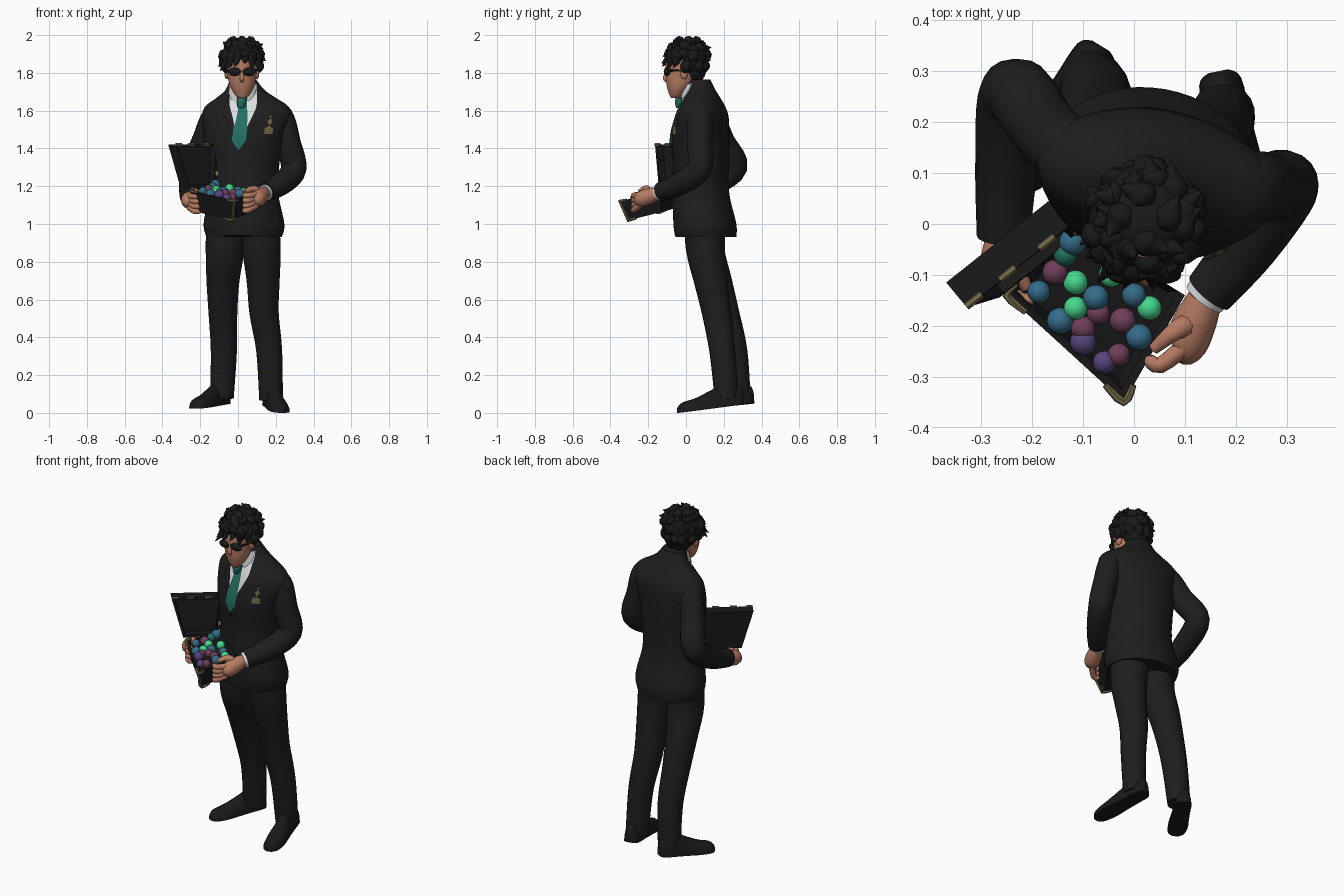
import bpy, bmesh, math, random
from mathutils import Vector, Matrix

if "Cube" in bpy.data.objects:
    bpy.data.objects.remove(bpy.data.objects["Cube"])
random.seed(7)


def material(name, red, green, blue):
    mat = bpy.data.materials.new(name)
    mat.use_nodes = True
    mat.diffuse_color = (red, green, blue, 1)
    shader = mat.node_tree.nodes["Principled BSDF"]
    shader.inputs["Base Color"].default_value = (red, green, blue, 1)
    shader.inputs["Roughness"].default_value = .8
    return mat


suit = material("charcoal suit", .013, .013, .013)
ink = material("ink black", .01, .01, .01)
skin = material("warm skin", .47, .2, .125)
shirt = material("shirt white", .72, .73, .75)
teal = material("tie teal", .018, .16, .12)
gold = material("dull gold", .17, .14, .07)
green = material("bright green", .06, .68, .26)
blue = material("steel blue", .035, .15, .26)
purple = material("dusk purple", .09, .06, .2)
mauve = material("mauve", .16, .05, .1)


def spline(keys, steps=5):
    """Smooth curve through tuples of any length."""
    last, out = len(keys) - 1, []
    for i in range(last):
        a, b, c, d = (keys[max(0, min(last, i + k))] for k in (-1, 0, 1, 2))
        for s in range(steps):
            t = s / steps
            out.append([q + t * (r - p) / 2 + t * t * (p - 2.5 * q + 2 * r - e / 2)
                        + t ** 3 * (q * 3 - p - r * 3 + e) / 2
                        for p, q, r, e in zip(a, b, c, d)])
    return out + [list(keys[-1])]


def loft(name, rings, mat, closed=True, caps=True, angle=50):
    """Skin a list of point rings into one object."""
    bm = bmesh.new()
    rows = [[bm.verts.new(p) for p in ring] for ring in rings]
    count = len(rows[0])
    for low, high in zip(rows, rows[1:]):
        for i in range(count if closed else count - 1):
            j = (i + 1) % count
            bm.faces.new((low[i], low[j], high[j], high[i]))
    if closed and caps:
        bm.faces.new(rows[0][::-1])
        bm.faces.new(rows[-1])
    if closed:
        bmesh.ops.recalc_face_normals(bm, faces=bm.faces)
    finish(name, bm, mat, angle)


def finish(name, bm, mat, angle=50):
    mesh = bpy.data.meshes.new(name)
    bm.to_mesh(mesh)
    bm.free()
    mesh.materials.append(mat)
    obj = bpy.data.objects.new(name, mesh)
    bpy.context.collection.objects.link(obj)
    bpy.ops.object.select_all(action="DESELECT")
    obj.select_set(True)
    bpy.context.view_layer.objects.active = obj
    bpy.ops.object.shade_smooth_by_angle(angle=math.radians(angle))


def ellipse(x, y, z, rx, ry, sides=32):
    turns = [math.tau * i / sides for i in range(sides)]
    return [Vector((x + rx * math.cos(a), y + ry * math.sin(a), z)) for a in turns]


def tube(name, keys, mat, sides=14, steps=5):
    """Round limb along (x, y, z, radius) keys."""
    path = spline(keys, steps)
    points = [Vector(k[:3]) for k in path]
    side, rings = Vector((1, .2, .1)), []
    for i, p in enumerate(points):
        along = (points[min(i + 1, len(points) - 1)] - points[max(i - 1, 0)]).normalized()
        side = (side - along * side.dot(along)).normalized()
        other, r = along.cross(side), max(path[i][3], .001)
        rings.append([p + r * (side * math.cos(a) + other * math.sin(a))
                      for a in (math.tau * k / sides for k in range(sides))])
    loft(name, rings, mat)


def ball(name, centre, radii, mat):
    bm = bmesh.new()
    place = Matrix.Translation(centre) @ Matrix.Diagonal((*radii, 1))
    bmesh.ops.create_uvsphere(bm, u_segments=20, v_segments=12, radius=1, matrix=place)
    finish(name, bm, mat)


# Jacket body: (z, centre x, centre y, half width, half depth)
body = spline([(.93, .03, .105, .2, .16), (1, .03, .1, .215, .165),
               (1.16, .03, .08, .186, .148), (1.3, .03, .08, .19, .145),
               (1.45, .035, .078, .212, .15), (1.56, .046, .09, .238, .135),
               (1.62, .047, .092, .225, .115), (1.67, .043, .09, .155, .09),
               (1.71, .038, .084, .104, .072), (1.765, .03, .07, .07, .058)])
pivot = Vector((.03, .09, 0))
yaw = Matrix.Translation(pivot) @ Matrix.Rotation(math.radians(-10), 4, "Z") @ Matrix.Translation(-pivot)
jacket = [[yaw @ p for p in ellipse(x, y, z, rx, ry, 48)] for z, x, y, rx, ry in body]
for p in jacket[0]:  # cutaway front hem
    if p.y < .05:
        p.z += max(0, .055 - abs(p.x) * .8)
loft("jacket", jacket, suit)


def on_chest(across, z, lift):
    """Point on the jacket front, across measured from its centre line."""
    for low, high in zip(body, body[1:]):
        if z <= high[0]:
            break
    t = (z - low[0]) / (high[0] - low[0])
    x, y, rx, ry = (p + (q - p) * t for p, q in zip(low[1:], high[1:]))
    bend = math.sqrt(max(0, 1 - (across / rx) ** 2))
    return yaw @ Vector((x + across, y - ry * bend - lift, z))


def patch(name, bottom, top, left, right, lift, mat, rows=14, columns=8):
    grid = []
    for i in range(rows + 1):
        z = bottom + (top - bottom) * i / rows
        l, r = left(z), right(z)
        grid.append([on_chest(l + (r - l) * k / columns, z, lift) for k in range(columns + 1)])
    loft(name, grid, mat, closed=False)


# Shirt front, lapels, tie and pockets
vee = lambda z: min(max(.001, (z - 1.42) * .36), .073)
patch("shirt_front", 1.42, 1.74, lambda z: -vee(z), vee, .005, shirt)
for word, s in (("left", 1), ("right", -1)):
    inner = lambda z: s * vee(z)
    outer = lambda z: s * (vee(z) + .05 * max(0, min(1, (z - 1.42) * 6, (1.69 - z) * 9)))
    edges = (inner, outer) if s > 0 else (outer, inner)
    patch(word + "_lapel", 1.42, 1.69, *edges, .008, suit)
    patch(word + "_pocket_flap", 1.08, 1.12, lambda z: s * .12 - .05, lambda z: s * .12 + .05, .006, suit)
tie_half = lambda z: min((z - 1.385) * .75, .042 - (z - 1.45) * .11)
patch("tie", 1.39, 1.65, lambda z: -tie_half(z), tie_half, .012, teal)
tube("tie_knot", [(.022, -.026, 1.668, .027), (.018, -.034, 1.645, .025), (.015, -.036, 1.615, .017)], teal)
for z in (1.37, 1.27):
    patch("jacket_button", z - .01, z + .01, lambda h: -.01, lambda h: .01, .007, ink)
pin_half = lambda z: .023 if z < 1.515 else .009 + .006 * math.sin(z * 160)
patch("chest_pin", 1.475, 1.575, lambda z: .148 - pin_half(z), lambda z: .148 + pin_half(z), .011, gold)

# Shirt collar, dipping towards the front
collar = [ellipse(.03, .055, 1.65, .084, .075), ellipse(.03, .05, 1.7, .08, .076),
          ellipse(.029, .05, 1.75, .067, .066)]
for ring in collar:
    for p in ring:
        p.z += min(0, p.y - .045) * .3
loft("shirt_collar", collar, shirt, caps=False)

# Legs
tube("right_trouser_leg", [(-.06, .1, 1, .11), (-.07, .105, .85, .102), (-.08, .155, .7, .088),
                           (-.08, .205, .53, .077), (-.075, .255, .33, .07), (-.085, .28, .08, .063)], suit, 20)
tube("left_trouser_leg", [(.11, .1, 1, .11), (.125, .105, .85, .102), (.133, .13, .7, .088),
                          (.138, .162, .53, .078), (.165, .192, .33, .069), (.175, .215, .07, .063)], suit, 20)


def shoe(name, heel, toe):
    """Flat-soled shoe; the outline swells at the ball of the foot."""
    heel, toe = Vector(heel), Vector(toe)
    side = (toe - heel).cross(Vector((0, 0, 1))).normalized()
    rings = []
    for t, half, tall in spline([(0, .02, .07), (.06, .042, .1), (.3, .046, .12), (.5, .05, .095),
                                 (.72, .055, .066), (.92, .044, .052), (1, .015, .03)], 4):
        base = heel.lerp(toe, t)
        rings.append([base + side * half * math.cos(a) + Vector((0, 0, tall * math.sin(a)))
                      for a in (math.pi * k / 10 for k in range(11))])
    loft(name, rings, ink)


shoe("right_shoe", (-.065, .35, .05), (-.235, .07, .022))
shoe("left_shoe", (.165, .3, .045), (.235, -.045, 0))

# Arms and the visible cuff
tube("right_sleeve", [(-.08, .12, 1.605, .035), (-.128, .14, 1.565, .064), (-.178, .19, 1.44, .067),
                      (-.235, .258, 1.3, .068), (-.25, .12, 1.2, .062), (-.257, -.025, 1.145, .052)], suit, 18)
tube("left_sleeve", [(.17, .075, 1.61, .035), (.224, .075, 1.57, .067), (.264, .072, 1.43, .068),
                     (.295, .07, 1.29, .067), (.225, -.04, 1.21, .06), (.148, -.135, 1.17, .05)], suit, 18)
tube("left_cuff", [(.155, -.125, 1.17, .046), (.138, -.147, 1.163, .043)], shirt)


def hand(word, wrist, knuckle, tip, drop):
    """Palm, four fingers stacked downward, and a thumb on top."""
    wrist, knuckle, tip = Vector(wrist), Vector(knuckle), Vector(tip)
    middle = wrist.lerp(knuckle, .5)
    tube(word + "_palm", [(*wrist, .034), (*middle, .043), (*knuckle, .04),
                          (*knuckle.lerp(tip, .3), .012)], skin)
    for i in range(4):
        shift = Vector((0, 0, .036 - drop * i))
        bent = knuckle.lerp(tip, .55) + shift + (knuckle - wrist) * .22
        tube(word + "_finger", [(*(knuckle + shift * .7), .018), (*bent, .016),
                                (*(tip + shift), .013), (*(tip + shift + (tip - bent) * .12), .003)], skin, 8, 3)
    lift = Vector((0, .015, .052))
    tube(word + "_thumb", [(*middle, .026), (*(middle.lerp(tip, .4) + lift), .02),
                           (*(middle.lerp(tip, .9) + lift), .012)], skin, 8, 3)


hand("left", (.14, -.145, 1.165), (.098, -.242, 1.13), (.03, -.268, 1.115), .026)
hand("right", (-.255, -.02, 1.14), (-.258, -.1, 1.12), (-.205, -.15, 1.11), .026)

# Head: neck, face, ears, nose, dark glasses
tube("neck", [(.03, .075, 1.62, .056), (.02, .03, 1.78, .054)], skin)
face = spline([(1.668, .023, -.06, .022, .02), (1.685, .023, -.05, .04, .038), (1.73, .022, -.034, .064, .068),
               (1.79, .02, -.018, .077, .09), (1.87, .02, -.005, .083, .1), (1.96, .02, 0, .05, .065)])
loft("face", [ellipse(x, y, z, rx, ry) for z, x, y, rx, ry in face], skin)
tube("nose", [(.02, -.1, 1.81, .008), (.021, -.11, 1.772, .012), (.022, -.1, 1.755, .009)], skin, 10)
for word, s in (("left", 1), ("right", -1)):
    ball(word + "_ear", (.02 + s * .08, -.01, 1.795), (.012, .02, .028), skin)
    ball(word + "_lens", (.02 + s * .036, -.1, 1.806), (.037, .018, .022), ink)
    tube(word + "_temple", [(.02 + s * .06, -.092, 1.813, .008), (.02 + s * .084, .0, 1.812, .005)], ink, 6)

# Hair: a cap cut away over the face, a nape, and swept locks
crown = Vector((.02, .01, 1.878))
cap = bmesh.new()
place = Matrix.Translation(crown) @ Matrix.Diagonal((.11, .108, .106, 1))
bmesh.ops.create_uvsphere(cap, u_segments=24, v_segments=16, radius=1, matrix=place)
bare = [v for v in cap.verts if v.co.z < 1.78 or v.co.z < 1.86 and v.co.y < -.02]
bmesh.ops.delete(cap, geom=bare, context="VERTS")
finish("hair_cap", cap, ink)
ball("hair_nape", (.02, .045, 1.82), (.084, .062, .075), ink)


def lock(turn, rise, sweep, lift, flick, root=.03):
    """Lock lying along the cap from an angle and rise, ending in a flicked tip."""
    keys = []
    for t, width, out in ((0, .5, .092), (.4, 1, .098), (.75, .7, .106), (1, .02, .114 + flick)):
        a, b = turn + sweep * t, rise + lift * t
        offset = Vector((math.cos(a) * math.cos(b), math.sin(a) * math.cos(b), math.sin(b)))
        keys.append((*(crown + offset * out), root * width))
    tube("hair_lock", keys, ink, 8, 3)


for i in range(11):
    turn = math.tau * i / 11
    lock(turn, .8, random.uniform(.3, .8), random.uniform(-.5, .1), random.uniform(.01, .03))
    lock(turn, .35, random.uniform(-.6, .6), random.uniform(-.5, -.1), random.uniform(.005, .025))
    if math.sin(turn) > -.3:
        lock(turn, -.1, random.uniform(-.3, .3), -.75, .004)
for turn, drop, flick in ((-2.75, .85, .02), (-2.4, .95, .04), (-2.05, .9, .055), (-1.7, .8, .035),
                          (-1.3, .7, .03), (-.95, .95, .025), (-.55, .9, .015)):
    lock(turn, .5, -.15, -drop, flick, .032)
for turn in (-1.9, -.4, 1.2, 2.6):
    lock(turn, 1.25, 1, -.35, .018)

# Open case: flared tray, lid and gold edge fittings
rim = [Vector(p) for p in ((-.25, -.14, 1.175), (-.02, -.35, 1.12), (.1, -.14, 1.175), (-.125, .0, 1.21))]
centre = sum(rim, Vector()) / 4
shrink = lambda scale, drop: [centre + (p - centre) * scale + Vector((0, .01, -drop)) for p in rim]
base = shrink(.82, .11)
loft("case_tray", [base, rim, shrink(.92, 0), shrink(.8, .05)], ink, angle=30)
lid = [Vector(p) for p in ((-.34, -.15, 1.42), (-.12, .025, 1.42), (-.125, -.01, 1.2), (-.275, -.13, 1.19))]
depth = Vector((-.029, .035, 0))
middle = sum(lid, Vector()) / 4
inset = [middle + (p - middle) * .88 for p in lid]
loft("case_lid", [[p + depth for p in lid], [p - depth * .4 for p in lid],
                  [p - depth * .4 for p in inset], [p + depth * .5 for p in inset]], ink, angle=30)
for corners, i, reach in ((rim, 0, .16), (rim, 1, .16), (base, 1, .25)):
    here = corners[i]
    a, b = here.lerp(corners[i - 1], reach), here.lerp(corners[i + 1], reach)
    tube("tray_fitting", [(*a, .006), (*here, .009), (*b, .006)], gold, 6, 3)
tube("tray_edge", [(*rim[1], .008), (*base[1], .008)], gold, 6)
for t in (.0, .3, .65):
    a, b = (lid[0].lerp(lid[1], u) - depth * .35 for u in (t, t + .14))
    tube("lid_fitting", [(*a, .008), (*b, .008)], gold, 6)
ball("lid_clasp", lid[1].lerp(lid[2], .7) - depth * .4, (.012, .01, .016), gold)

# Orbs filling the tray
orbs = ((blue, -.12, -.035), (teal, -.135, -.06), (mauve, -.155, -.095), (green, -.115, -.115),
        (blue, -.187, -.133), (blue, -.075, -.145), (green, -.115, -.165), (blue, -.145, -.19),
        (mauve, -.1, -.205), (purple, -.1, -.232), (mauve, -.022, -.19), (green, .03, -.165),
        (blue, .01, -.222), (mauve, -.03, -.257), (purple, -.058, -.272), (green, -.045, -.1),
        (mauve, -.07, -.175), (blue, .0, -.14))
for mat, x, y in orbs:
    size = random.uniform(.022, .027)
    ball("orb", (x, y, 1.212 + .27 * y + random.uniform(-.004, .008)), (size, size, size), mat)
